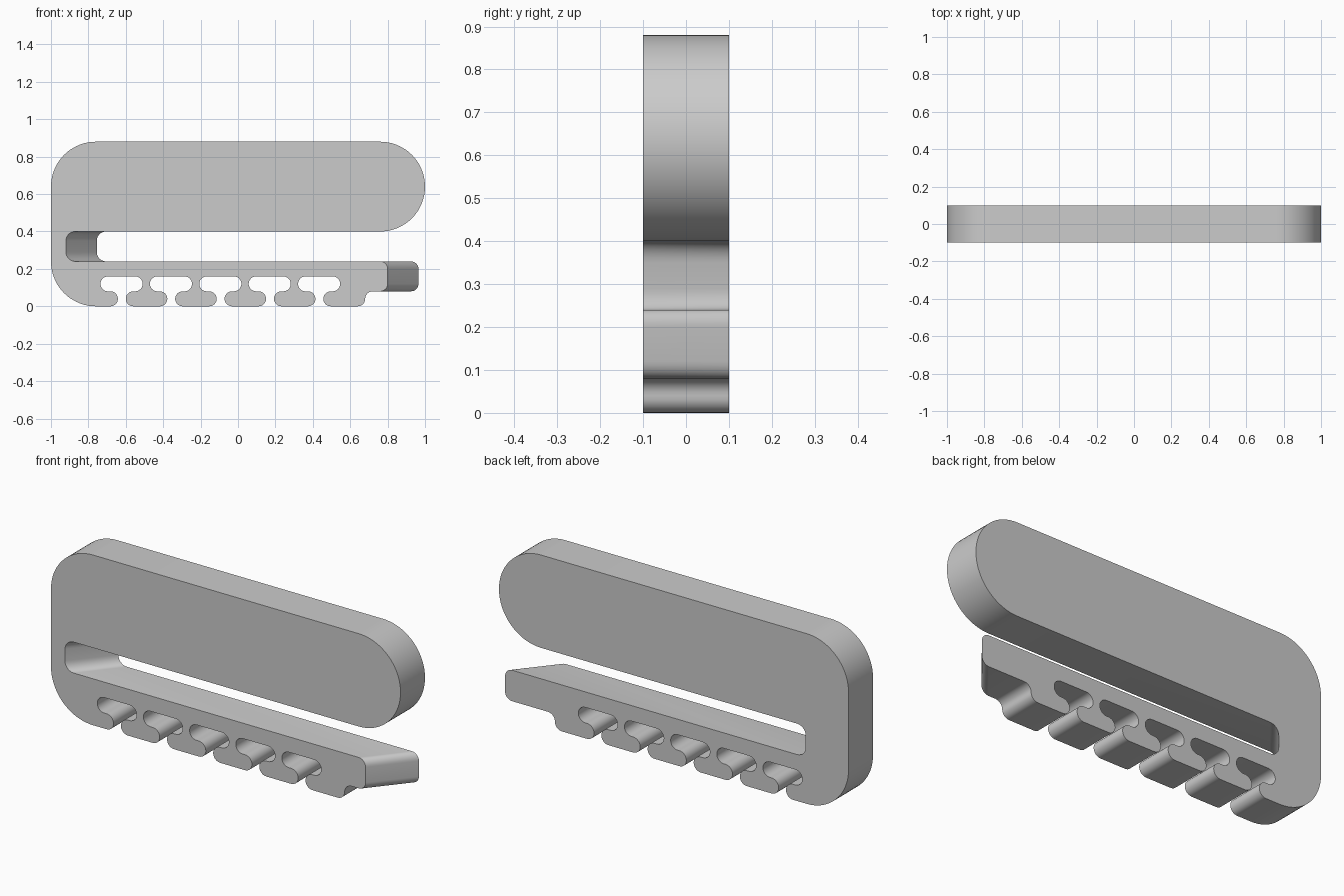
import bpy, bmesh
from math import cos, sin, radians

cube = bpy.data.objects.get("Cube")
if cube:
    bpy.data.objects.remove(cube)

HALF = 0.1       # half thickness
SLANT = 0.165    # sideways run of the slanted end walls, front to back
R = 0.04         # small corner radius
BIG = 0.24       # large corner radius
PITCH = 0.264    # spacing of the cable hooks

outline = []     # (x, z, slanted)


def arc(cx, cz, r, start, end, slanted=False):
    steps = max(6, int(abs(end - start) / (5 if r > 0.1 else 12)))
    for i in range(steps + 1):
        a = radians(start + (end - start) * i / steps)
        outline.append((cx + r * cos(a), cz + r * sin(a), slanted))


# Wide upper bar with a round free end
arc(-0.76, 0.64, BIG, 180, 90)
arc(0.76, 0.64, BIG, 90, -90)
# Closed end of the long slot
arc(-0.87, 0.35, 0.05, 90, 180, True)
arc(-0.87, 0.29, 0.05, 180, 270, True)
# Tip of the lower arm and the step below it
arc(0.76, 0.20, R, 90, 0, True)
arc(0.76, 0.12, R, 0, -90, True)
arc(0.72, 0.04, R, 90, 180)
arc(0.64, 0.04, R, 0, -90)
# Hooks and cable pockets, from the tip back to the closed end
for i in reversed(range(5)):
    x = i * PITCH
    arc(-0.56 + x, 0.04, R, 270, 90)      # left end of foot
    arc(-0.55 + x, 0.12, R, -90, 90)      # right end of pocket
    arc(-0.695 + x, 0.12, R, 90, 270)     # left end of pocket
    arc(-0.682 + x, 0.04, R, 90, -90)     # right end of next foot
# Large lower corner
arc(-0.76, 0.24, BIG, 270, 180)

# Front and back faces joined by walls
bm = bmesh.new()
front = [bm.verts.new((x, -HALF, z)) for x, z, s in outline]
back = [bm.verts.new((x + SLANT * s, HALF, z)) for x, z, s in outline]
bm.faces.new(front)
bm.faces.new(back[::-1])
n = len(front)
for i in range(n):
    j = (i + 1) % n
    bm.faces.new((front[j], front[i], back[i], back[j]))
bmesh.ops.recalc_face_normals(bm, faces=bm.faces[:])
caps = [f for f in bm.faces if len(f.verts) > 4]
bmesh.ops.triangulate(bm, faces=caps)

mesh = bpy.data.meshes.new("cable_clip")
bm.to_mesh(mesh)
bm.free()
clip = bpy.data.objects.new("cable_clip", mesh)
bpy.context.collection.objects.link(clip)

# Plain grey plastic
grey = bpy.data.materials.new("grey_plastic")
grey.use_nodes = True
color = (0.6, 0.6, 0.6, 1)
grey.diffuse_color = color
grey.node_tree.nodes["Principled BSDF"].inputs["Base Color"].default_value = color
mesh.materials.append(grey)

bpy.context.view_layer.objects.active = clip
clip.select_set(True)
bpy.ops.object.shade_smooth_by_angle(angle=radians(30))
